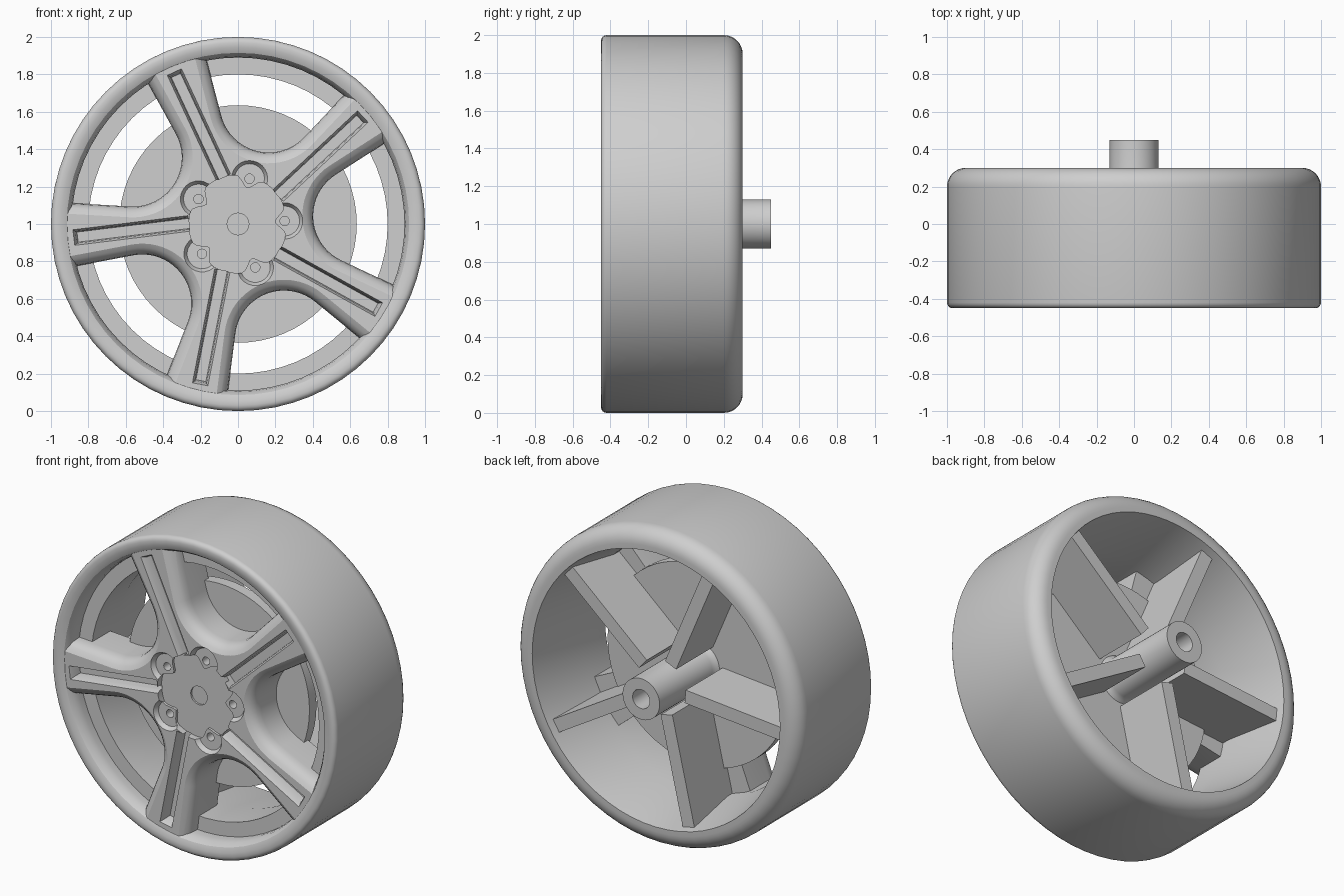
import bpy, bmesh
from math import sin, cos, tan, radians, pi

if "Cube" in bpy.data.objects:
    bpy.data.objects.remove(bpy.data.objects["Cube"])

metal = bpy.data.materials.new("grey_metal")
metal.use_nodes = True
GREY = (0.62, 0.62, 0.62, 1)
metal.diffuse_color = GREY
metal.node_tree.nodes["Principled BSDF"].inputs["Base Color"].default_value = GREY


def fifths(start):
    return [radians(start + 72 * k) for k in range(5)]


GAPS = fifths(75.7)


def place(u, v, y, a):
    """Point at radial distance u and sideways offset v, turned by angle a."""
    return (u * cos(a) - v * sin(a), y, 1 + u * sin(a) + v * cos(a))


def loft(bm, loops, closed=False):
    """Skin a series of equal loops; cap the ends unless closed on itself."""
    rings = [[bm.verts.new(p) for p in loop] for loop in loops]
    n = len(rings[0])
    pairs = list(zip(rings, rings[1:]))
    if closed:
        pairs.append((rings[-1], rings[0]))
    else:
        bm.faces.new(rings[0])
        bm.faces.new(rings[-1])
    for a, b in pairs:
        for i in range(n):
            j = (i + 1) % n
            bm.faces.new((a[i], a[j], b[j], b[i]))


def finish(bm, name):
    bmesh.ops.recalc_face_normals(bm, faces=bm.faces)
    mesh = bpy.data.meshes.new(name)
    bm.to_mesh(mesh)
    bm.free()
    mesh.materials.append(metal)
    obj = bpy.data.objects.new(name, mesh)
    bpy.context.collection.objects.link(obj)
    return obj


def turned(name, profile, closed=False, n=64):
    """Solid of revolution about the axle from (radius, y) points."""
    bm = bmesh.new()
    loft(bm, [[place(r, 0, y, 2 * pi * i / n) for i in range(n)]
              for r, y in profile], closed)
    return finish(bm, name)


def repeated(name, angles, loops):
    """One lofted solid per angle; loops hold (u, v, y) points."""
    bm = bmesh.new()
    for a in angles:
        loft(bm, [[place(u, v, y, a) for u, v, y in loop] for loop in loops])
    return finish(bm, name)


def activate(obj):
    bpy.ops.object.select_all(action='DESELECT')
    obj.select_set(True)
    bpy.context.view_layer.objects.active = obj


def cut(obj, cutter):
    cutter.hide_render = True
    mod = obj.modifiers.new("cut", 'BOOLEAN')
    mod.operation, mod.solver, mod.object = 'DIFFERENCE', 'EXACT', cutter
    activate(obj)
    bpy.ops.object.modifier_apply(modifier=mod.name)
    bpy.data.objects.remove(cutter)


def smooth(obj):
    activate(obj)
    bpy.ops.object.shade_smooth_by_angle(angle=radians(30))


def arc(cr, cy, rad, a0, a1, n=8):
    return [(cr + rad * cos(radians(a0 + (a1 - a0) * i / n)),
             cy + rad * sin(radians(a0 + (a1 - a0) * i / n))) for i in range(n + 1)]


# Rim barrel with rounded back shoulder, front lip and inner step
rim = turned("rim", [(0.87, 0.3)] + arc(0.9, 0.2, 0.1, 90, 0)
             + arc(0.97, -0.42, 0.03, 0, -90, 4)
             + [(0.945, -0.45), (0.915, -0.437), (0.897, -0.41), (0.89, -0.37),
                (0.89, -0.33), (0.8, -0.33), (0.8, -0.1)], closed=True)
smooth(rim)

# Spoke face: a thick plate, pierced by windows with rounded shoulders
spokes = turned("spokes", [(0.92, -0.435), (0.92, -0.15)])


def window_loop(y, grow):
    """Rounded wedge, widened by grow."""
    c, rad, tilt = 0.665, 0.262 + grow, radians(29)
    pts = [(c - rad * cos(t), rad * sin(t)) for t in
           [(pi / 2 - tilt) * (1 - i / 10) for i in range(21)]]
    u, v = pts[0]
    corner = v + (0.94 - u) * tan(tilt)
    pts = [(0.94, corner)] + pts + [(0.94, -corner)]
    return [(u, v, y) for u, v in pts]


cut(spokes, repeated("window_cutter", GAPS, [
    window_loop(y, g) for y, g in ((-0.5, 0.062), (-0.435, 0.058), (-0.422, 0.036),
                                   (-0.405, 0.018), (-0.38, 0.005), (-0.345, 0),
                                   (-0.1, 0))]))


# Groove along every spoke, slightly off the radial line
def slot_loop(y, w, end):
    return [(u, v - 0.035, y) for u, v in
            ((0.26, w), (end, w), (end, -w), (0.26, -w))]


cut(spokes, repeated("groove_cutter", fifths(43), [
    slot_loop(-0.5, 0.045, 0.88), slot_loop(-0.435, 0.042, 0.88),
    slot_loop(-0.41, 0.032, 0.868), slot_loop(-0.36, 0.027, 0.86)]))


# Fastener pads and holes
def round_loops(rows, n=24):
    return [[(0.25 + r * cos(2 * pi * i / n), r * sin(2 * pi * i / n), y)
             for i in range(n)] for r, y in rows]


cut(spokes, repeated("pad_cutter", GAPS, round_loops(
    [(0.1, -0.5), (0.097, -0.435), (0.08, -0.408)])))
cut(spokes, repeated("hole_cutter", GAPS, round_loops(
    [(0.025, -0.5), (0.025, -0.3)])))

# Star-shaped hub recess, scalloped around the fasteners, with centre dimple
bm = bmesh.new()
star = [(0.262 - 0.065 * max(0, cos(5 * (2 * pi * i / 80 - GAPS[0]))) ** 2,
         2 * pi * i / 80) for i in range(80)]
loft(bm, [[place(r, 0, y, a) for r, a in star] for y in (-0.5, -0.392)])
cut(spokes, finish(bm, "hub_cutter"))
cut(spokes, turned("dimple_cutter", [(0.058, -0.5), (0.058, -0.38)], n=32))
smooth(spokes)

# Backing disc
smooth(turned("backing_disc", [(0.635, -0.19), (0.635, -0.12)]))

# Hollow axle tube, flared where it meets the disc
smooth(turned("axle_tube", [(0.06, 0.45), (0.13, 0.45), (0.13, -0.08),
                            (0.14, -0.105), (0.16, -0.13), (0.06, -0.13)],
              closed=True, n=48))

# Stiffening ribs behind the spokes
ribs = repeated("back_ribs", fifths(41), [
    [(0.17, s, -0.15), (0.86, s, -0.15), (0.86, s, 0.25), (0.17, s, 0.25)]
    for s in (-0.042, 0.042)])
